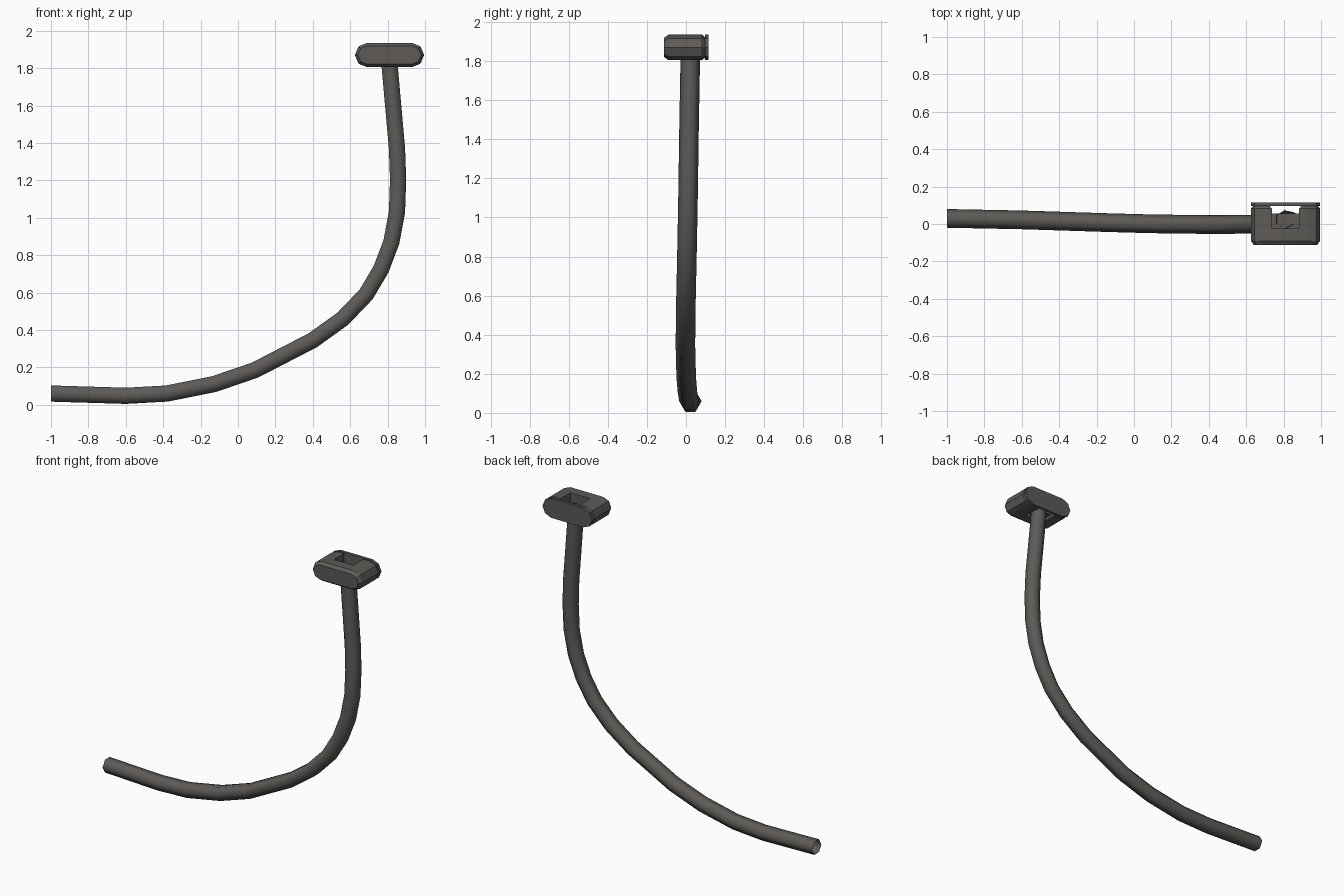
import bpy, bmesh, math
from mathutils import Vector

if "Cube" in bpy.data.objects:
    bpy.data.objects.remove(bpy.data.objects["Cube"])

grey = bpy.data.materials.new("dark warm grey")
grey.use_nodes = True
grey.diffuse_color = (0.11, 0.102, 0.094, 1)
grey.node_tree.nodes["Principled BSDF"].inputs["Base Color"].default_value = grey.diffuse_color


def finish(bm, name, angle):
    bmesh.ops.recalc_face_normals(bm, faces=bm.faces)
    mesh = bpy.data.meshes.new(name)
    bm.to_mesh(mesh)
    bm.free()
    mesh.materials.append(grey)
    obj = bpy.data.objects.new(name, mesh)
    bpy.context.collection.objects.link(obj)
    bpy.ops.object.select_all(action="DESELECT")
    obj.select_set(True)
    bpy.context.view_layer.objects.active = obj
    bpy.ops.object.shade_smooth_by_angle(angle=math.radians(angle))
    return obj


def loft(name, rings, capped=True, angle=30):
    """Skin a list of equal closed rings of points."""
    bm = bmesh.new()
    loops = [[bm.verts.new(p) for p in ring] for ring in rings]
    count = len(loops[0])
    for a, b in zip(loops, loops[1:]):
        for i in range(count):
            j = (i + 1) % count
            bm.faces.new((a[i], a[j], b[j], b[i]))
    if capped:
        bm.faces.new(loops[0])
        bm.faces.new(loops[-1])
    return finish(bm, name, angle)


# Bent hexagonal tube, open at both ends
path = [Vector(p) for p in (
    (-1, .03, .06), (-.6, .022, .048), (-.38, .015, .06), (-.13, .007, .11),
    (.09, .001, .185), (.4, -.003, .345), (.56, -.002, .46), (.685, 0, .59),
    (.765, .003, .725), (.82, .006, .87), (.85, .009, 1.03), (.856, .012, 1.205),
    (.85, .014, 1.37), (.81, .022, 1.82), (.806, .024, 1.88))]
RADIUS = .05
rings = []
for i, p in enumerate(path):
    tangent = path[min(i + 1, len(path) - 1)] - path[max(i - 1, 0)]
    if i == 0:
        tangent = Vector((1, 0, 0))
    tangent.normalize()
    side = Vector((0, 1, 0))
    up = tangent.cross(side).normalized()
    rings.append([p + RADIUS * (side * math.cos(a) + up * math.sin(a))
                  for a in (k * math.pi / 3 for k in range(6))])
loft("bent_tube", rings, capped=False, angle=70)

# Connector head: rounded slab with two arms around the tube
CX, CZ, HALF_W, HALF_H = .81, 1.87, .185, .065


def arc(side, inset=0):
    """Rounded end of the slab profile, from bottom to top."""
    r = HALF_H - inset
    return [(side * (HALF_W - HALF_H + r * math.cos(a)), r * math.sin(a))
            for a in (math.radians(d) for d in (-90, -45, 0, 45, 90))]


def ring_at(profile, y):
    return [(CX + x, y, CZ + z) for x, z in profile]


def slab(inset=0):
    return arc(1, inset) + arc(-1, inset)[::-1]


loft("head_front", [ring_at(slab(.016), -.112), ring_at(slab(), -.09), ring_at(slab(), -.025)])

for side, name in ((1, "left_arm"), (-1, "right_arm")):
    def half(inset):
        z = HALF_H - inset
        return arc(side, inset) + [(side * (.073 + inset), z), (side * (.073 + inset), -z)]
    loft(name, [ring_at(half(0), -.025), ring_at(half(0), .083), ring_at(half(.012), .096)])

# Thin web holding the tube inside the opening
web = [(x, z) for x, z in ((-.074, -.045), (.074, -.045), (.074, -.02), (-.074, -.02))]
loft("inner_web", [ring_at(web, -.026), ring_at(web, .055)])

# Back cover plate with chamfered corners
loft("back_plate", [ring_at(slab(), .096), ring_at(slab(), .114)])
